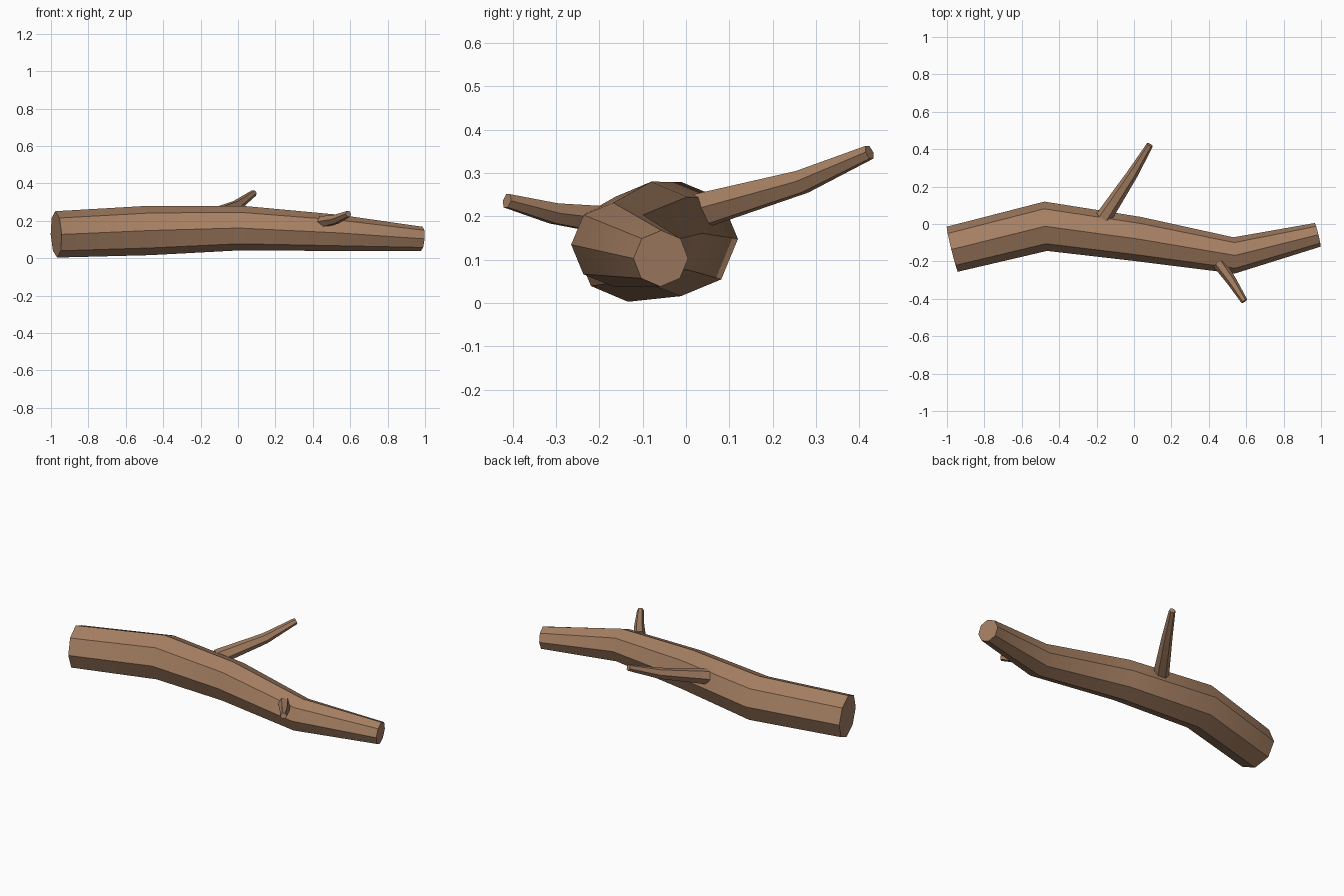
import bpy, bmesh, math
from mathutils import Vector

cube = bpy.data.objects.get("Cube")
if cube:
    bpy.data.objects.remove(cube, do_unlink=True)

# Bark colour
bark = bpy.data.materials.new("brown_bark")
bark.use_nodes = True
colour = (0.38, 0.215, 0.125, 1)
bark.diffuse_color = colour
bark.node_tree.nodes["Principled BSDF"].inputs["Base Color"].default_value = colour


def limb(name, sides, path):
    """Tapered faceted tube through (x, y, z, radius) points, capped at both ends."""
    points = [Vector(p[:3]) for p in path]
    last = len(points) - 1
    bm = bmesh.new()
    rings = []
    for i, (centre, p) in enumerate(zip(points, path)):
        # each ring sits across the average direction of its neighbours
        tangent = Vector()
        if i > 0:
            tangent += (centre - points[i - 1]).normalized()
        if i < last:
            tangent += (points[i + 1] - centre).normalized()
        tangent.normalize()
        side = Vector((0, 0, 1)).cross(tangent).normalized()
        up = tangent.cross(side)
        angles = [math.tau * k / sides for k in range(sides)]
        rings.append([bm.verts.new(centre + p[3] * (math.cos(a) * side + math.sin(a) * up))
                      for a in angles])
    for a, b in zip(rings, rings[1:]):
        for k in range(sides):
            n = (k + 1) % sides
            bm.faces.new((a[k], a[n], b[n], b[k]))
    bm.faces.new(rings[0])
    bm.faces.new(rings[-1])
    bmesh.ops.recalc_face_normals(bm, faces=bm.faces)
    mesh = bpy.data.meshes.new(name)
    bm.to_mesh(mesh)
    bm.free()
    mesh.materials.append(bark)
    obj = bpy.data.objects.new(name, mesh)
    bpy.context.collection.objects.link(obj)
    bpy.ops.object.select_all(action="DESELECT")
    obj.select_set(True)
    bpy.context.view_layer.objects.active = obj
    bpy.ops.object.shade_smooth_by_angle(angle=math.radians(30))
    return obj


# Main crooked trunk
limb("trunk", 8, [(-0.972, -0.135, 0.127, 0.124), (-0.472, -0.012, 0.148, 0.132),
                  (0.02, -0.08, 0.161, 0.119), (0.535, -0.168, 0.135, 0.097),
                  (0.982, -0.058, 0.103, 0.065)])

# Long twig at the back and short twig at the front
limb("back_twig", 6, [(-0.163, 0.033, 0.213, 0.044), (-0.008, 0.268, 0.28, 0.03),
                      (0.085, 0.423, 0.348, 0.018)])
limb("front_twig", 6, [(0.452, -0.208, 0.195, 0.034), (0.522, -0.305, 0.207, 0.027),
                       (0.59, -0.413, 0.236, 0.018)])
